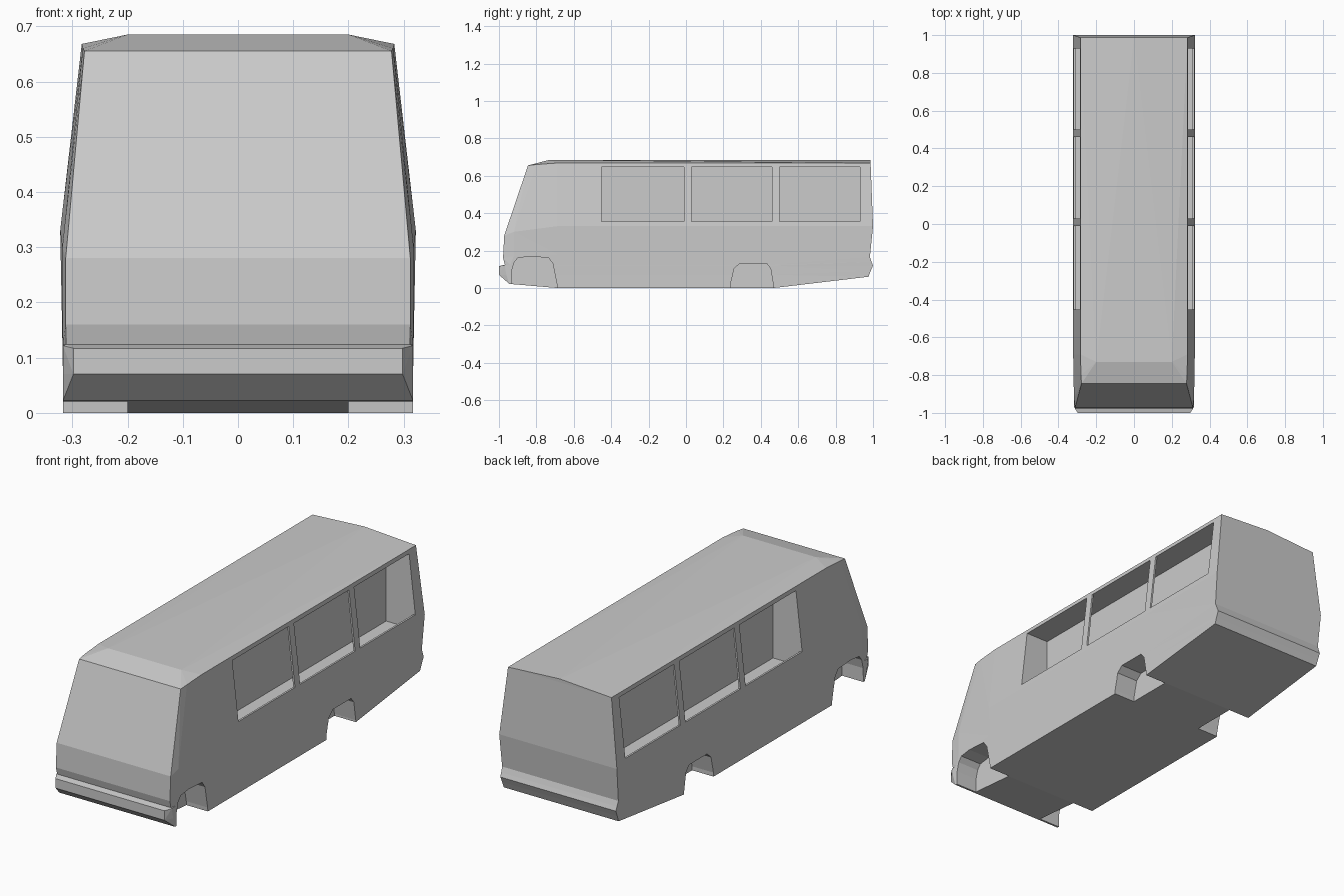
import bpy, bmesh

if "Cube" in bpy.data.objects:
    bpy.data.objects.remove(bpy.data.objects["Cube"])

grey = bpy.data.materials.new("body_grey")
grey.diffuse_color = (0.6, 0.6, 0.6, 1)
grey.use_nodes = True
grey.node_tree.nodes["Principled BSDF"].inputs["Base Color"].default_value = grey.diffuse_color


def make_object(name, bm):
    bmesh.ops.recalc_face_normals(bm, faces=bm.faces[:])
    mesh = bpy.data.meshes.new(name)
    bm.to_mesh(mesh)
    bm.free()
    mesh.materials.append(grey)
    obj = bpy.data.objects.new(name, mesh)
    bpy.context.collection.objects.link(obj)
    return obj


def prism(name, points):
    """Closed prism between two equal rings of 3D points."""
    bm = bmesh.new()
    a, b = [[bm.verts.new(p) for p in ring] for ring in points]
    n = len(a)
    bm.faces.new(a)
    bm.faces.new(b)
    for i in range(n):
        bm.faces.new((a[i], a[(i + 1) % n], b[(i + 1) % n], b[i]))
    return make_object(name, bm)


# Body levels, bottom to top: front corner, front shoulder (half width, y, z each),
# then side half width, front/rear side heights, rear corner
levels = [
    ((.317, -.945, .022), (.317, -.94, .0215), .317, .0, (.314, .975, .06)),
    ((.298, -1.0, .07), (.317, -.96, .07), .317, .07, (.315, .987, .09)),
    ((.298, -1.0, .117), (.317, -.97, .122), .318, .12, (.316, 1.0, .12)),
    ((.311, -.969, .124), (.317, -.94, .124), .318, .124, (.317, .992, .14)),
    ((.312, -.978, .16), (.318, -.92, .17), .319, .18, (.318, .983, .165)),
    ((.312, -.972, .28), (.318, -.92, .30), .322, .33, (.322, 1.0, .33)),
    ((.278, -.845, .655), (.281, -.80, .66), .283, .668, (.283, .987, .668)),
]

# Body shell: mirrored side strips, front and rear bands, floor and roof
bm = bmesh.new()
sides = {}
for s in (-1, 1):
    sides[s] = []
    for front, shoulder, w, z, rear in levels:
        ring = (front, shoulder, (w, -.69, z), (w, .47, z), rear)
        sides[s].append([bm.verts.new((s * x, y, h)) for x, y, h in ring])
L, R = sides[-1], sides[1]
for k in range(len(levels) - 1):
    for S in (L, R):
        for i in range(4):
            bm.faces.new((S[k][i], S[k][i + 1], S[k + 1][i + 1], S[k + 1][i]))
    for i in (0, 4):
        bm.faces.new((L[k][i], R[k][i], R[k + 1][i], L[k + 1][i]))
for i in range(4):
    bm.faces.new((L[0][i], R[0][i], R[0][i + 1], L[0][i + 1]))
crown = {s: bm.verts.new((s * .2, -.73, .685)) for s in (-1, 1)}
peak = bm.verts.new((0, .987, .685))
for s in (-1, 1):
    F, E, A, B, C = sides[s][-1]
    c = crown[s]
    for face in ((F, E, c), (E, A, c), (A, B, c), (B, C, c), (C, peak, c)):
        bm.faces.new(face)
bm.faces.new((L[-1][0], R[-1][0], crown[1], crown[-1]))
bm.faces.new((crown[-1], crown[1], peak))
bm.faces.new((L[-1][4], R[-1][4], peak))
bmesh.ops.recalc_face_normals(bm, faces=bm.faces[:])
bmesh.ops.triangulate(bm, faces=[f for f in bm.faces if len(f.verts) > 3])
body = make_object("van_body", bm)

# Openings: wheel arches, cabin cavities behind the sides, and side windows
front_arch = [(-.936, -.1), (-.932, .09), (-.92, .135), (-.9, .16), (-.84, .168),
              (-.735, .162), (-.712, .13), (-.69, .02), (-.68, -.1)]
rear_arch = [(.235, -.1), (.238, .02), (.258, .105), (.29, .132), (.43, .132),
             (.452, .105), (.468, .01), (.472, -.1)]
cavity = [(.158, .28), (.3125, .28), (.3125, .33), (.2765, .651), (.158, .651)]
windows = [(-.452, -.01), (.03, .46), (.50, .93)]

cutters = []
for s in (-1, 1):
    for arch in (front_arch, rear_arch):
        cutters.append(prism("arch_cutter", [[(s * x, y, z) for y, z in arch] for x in (.2, .4)]))
    cutters.append(prism("cavity_cutter", [[(s * x, y, z) for x, z in cavity] for y in (-.455, .933)]))
    for y0, y1 in windows:
        rect = [(y0, .355), (y1, .355), (y1, .648), (y0, .648)]
        cutters.append(prism("window_cutter", [[(s * x, y, z) for y, z in rect] for x in (.22, .4)]))

bpy.context.view_layer.objects.active = body
for cutter in cutters:
    cutter.hide_render = True
    mod = body.modifiers.new("opening", 'BOOLEAN')
    mod.operation = 'DIFFERENCE'
    mod.solver = 'EXACT'
    mod.object = cutter
    bpy.ops.object.modifier_apply(modifier=mod.name)
    bpy.data.objects.remove(cutter)
